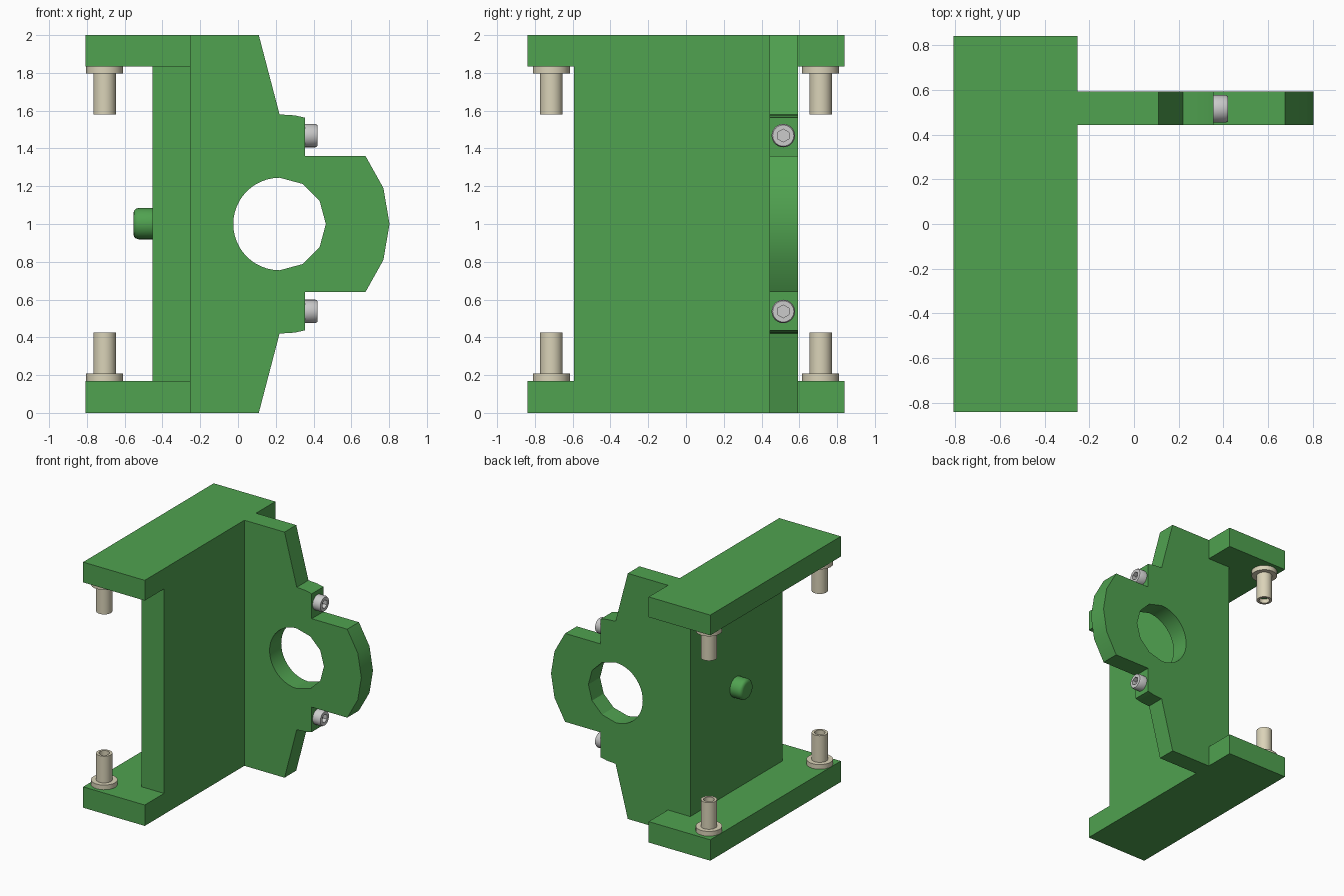
import bpy, bmesh
from math import pi, cos, sin, radians
from mathutils import Matrix, Vector

if "Cube" in bpy.data.objects:
    bpy.data.objects.remove(bpy.data.objects["Cube"])


def material(name, color):
    m = bpy.data.materials.new(name)
    m.diffuse_color = color
    m.use_nodes = True
    m.node_tree.nodes["Principled BSDF"].inputs["Base Color"].default_value = m.diffuse_color
    return m


GREEN = material("green", (0.08, 0.36, 0.08, 1))
TAN = material("tan", (0.70, 0.65, 0.48, 1))


def finish(name, bm, mat=None, smooth=None):
    bmesh.ops.recalc_face_normals(bm, faces=bm.faces)
    me = bpy.data.meshes.new(name)
    bm.to_mesh(me)
    bm.free()
    ob = bpy.data.objects.new(name, me)
    bpy.context.collection.objects.link(ob)
    if mat:
        me.materials.append(mat)
    if smooth:
        bpy.ops.object.select_all(action='DESELECT')
        bpy.context.view_layer.objects.active = ob
        ob.select_set(True)
        bpy.ops.object.shade_smooth_by_angle(angle=radians(smooth))
    return ob


def box(name, lo, hi, mat):
    lo, hi = Vector(lo), Vector(hi)
    bm = bmesh.new()
    bmesh.ops.create_cube(bm, size=1, matrix=Matrix.Translation((lo + hi) / 2)
                          @ Matrix.Diagonal((*(hi - lo), 1)))
    return finish(name, bm, mat)


def lathe(name, rings, matrix, mat=None, tube=False, segs=24):
    """Stack of (radius, height, is_hex) rings; hex rings follow a hexagon outline."""
    bm = bmesh.new()
    loops = []
    for r, h, is_hex in rings:
        loop = []
        for i in range(segs):
            a = 2 * pi * i / segs
            k = cos(pi / 6) / cos(a % (pi / 3) - pi / 6) if is_hex else 1
            loop.append(bm.verts.new((r * k * cos(a), r * k * sin(a), h)))
        loops.append(loop)
    pairs = list(zip(loops, loops[1:]))
    if tube:
        pairs.append((loops[-1], loops[0]))
    else:
        bm.faces.new(loops[0])
        bm.faces.new(loops[-1])
    for a, b in pairs:
        for i in range(segs):
            j = (i + 1) % segs
            bm.faces.new((a[i], a[j], b[j], b[i]))
    bm.transform(matrix)
    return finish(name, bm, mat, 35)


# End plates and upright web
box("bottom_plate", (-0.807, -0.84, 0), (-0.252, 0.84, 0.17), GREEN)
box("top_plate", (-0.807, -0.84, 1.835), (-0.252, 0.84, 2), GREEN)
box("web", (-0.453, -0.592, 0.17), (-0.252, 0.592, 1.835), GREEN)

# Side bracket: mirrored outline with a hole, half fine and half coarse
half = [(-0.252, 0), (0.11, 0), (0.22, 0.42), (0.30, 0.425), (0.355, 0.437),
        (0.355, 0.64), (0.675, 0.64), (0.77, 0.81)]
outline = half + [(0.802, 1.0)] + [(x, 2 - z) for x, z in reversed(half)]
angles = [-90 + 30 * i for i in range(6)] + [90 + 7.5 * i for i in range(1 + 23)] + []
angles = [-90 + 30 * i for i in range(6)] + [90 + 7.5 * i for i in range(24)]
hole = [(0.22 + 0.245 * cos(radians(a)), 1 + 0.245 * sin(radians(a))) for a in angles]
bm = bmesh.new()
edges = []
for path in (outline, hole):
    vs = [bm.verts.new((x, 0.442, z)) for x, z in path]
    edges += [bm.edges.new((vs[i - 1], vs[i])) for i in range(len(vs))]
bmesh.ops.triangle_fill(bm, edges=edges, use_beauty=True, normal=(0, -1, 0))
ext = bmesh.ops.extrude_face_region(bm, geom=bm.faces[:], use_keep_orig=True)
bmesh.ops.translate(bm, vec=(0, 0.15, 0),
                    verts=[g for g in ext["geom"] if isinstance(g, bmesh.types.BMVert)])
finish("side_bracket", bm, GREEN, 25)

# Rounded peg on the back of the web
lathe("back_peg", [(0.083, 0, 0), (0.083, 0.075, 0), (0.079, 0.09, 0), (0.07, 0.1, 0),
                   (0.055, 0.104, 0)],
      Matrix.Translation((-0.45, 0, 1.002)) @ Matrix.Rotation(-pi / 2, 4, 'Y'), GREEN)

# Collared sleeves with a stud inside, four corners
for level, z, turn in (("bottom", 0.17, 0), ("top", 1.835, pi)):
    for side, y in (("front", -0.713), ("back", 0.713)):
        m = Matrix.Translation((-0.706, y, z)) @ Matrix.Rotation(turn, 4, 'X')
        lathe(f"{level}_{side}_sleeve",
              [(0.04, 0, 0), (0.098, 0, 0), (0.098, 0.038, 0), (0.06, 0.038, 0),
               (0.06, 0.255, 0), (0.04, 0.255, 0)], m, TAN, tube=True)
        lathe(f"{level}_{side}_stud", [(0.04, 0, 0), (0.04, 0.22, 0)], m, GREEN)

# Hex socket screws on the bracket steps
for name, z in (("lower_screw", 0.537), ("upper_screw", 1.468)):
    lathe(name, [(0.062, 0, 0), (0.062, 0.055, 0), (0.056, 0.065, 0),
                 (0.034, 0.065, 1), (0.034, 0.03, 1)],
          Matrix.Translation((0.355, 0.515, z)) @ Matrix.Rotation(pi / 2, 4, 'Y'))
